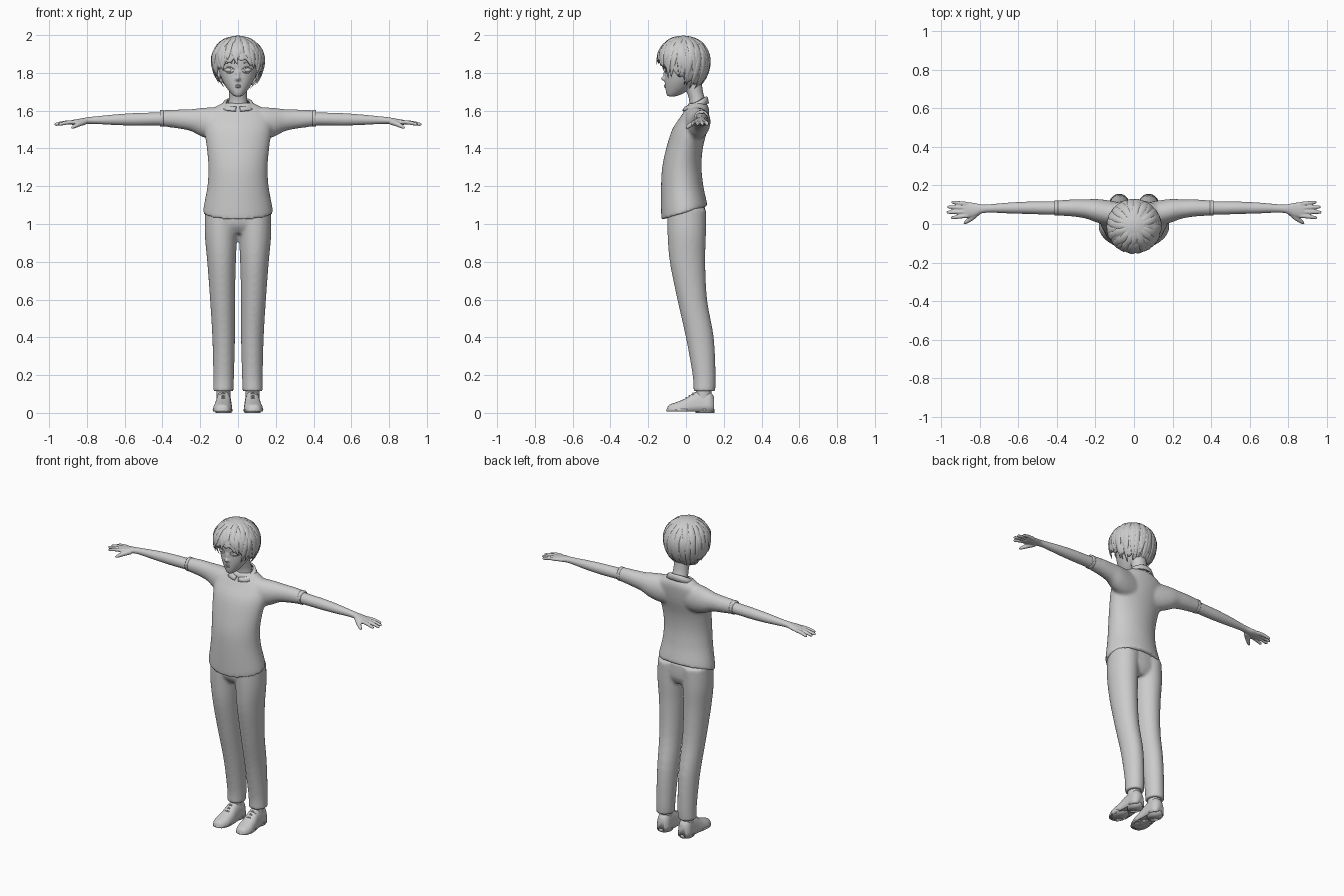
import bpy, bmesh, math, random
from math import sin, cos, pi
from mathutils import Vector as V

random.seed(4)
if "Cube" in bpy.data.objects:
    bpy.data.objects.remove(bpy.data.objects["Cube"])

grey = bpy.data.materials.new("plain grey")
grey.use_nodes = True
grey.diffuse_color = (0.6, 0.6, 0.6, 1)
grey.node_tree.nodes["Principled BSDF"].inputs["Base Color"].default_value = (0.6, 0.6, 0.6, 1)


def finish(name, bm, voxel=0, smooth=0, thick=0):
    """Turn a bmesh into a smooth shaded object, optionally fused and relaxed."""
    bmesh.ops.recalc_face_normals(bm, faces=bm.faces)
    for f in bm.faces:
        f.smooth = True
    mesh = bpy.data.meshes.new(name)
    bm.to_mesh(mesh)
    bm.free()
    mesh.materials.append(grey)
    ob = bpy.data.objects.new(name, mesh)
    bpy.context.scene.collection.objects.link(ob)
    if voxel:
        m = ob.modifiers.new("fuse", 'REMESH')
        m.mode, m.voxel_size, m.use_smooth_shade = 'VOXEL', voxel, True
    if smooth:
        m = ob.modifiers.new("relax", 'SMOOTH')
        m.factor, m.iterations = 0.5, smooth
    if thick:
        m = ob.modifiers.new("thickness", 'SOLIDIFY')
        m.thickness, m.offset = thick, 0
    return ob


def loft(bm, rings, sides=28, steps=4, power=1.0):
    """Skin a smooth closed body through (centre, u, v) rings."""
    def spline(a, b, c, d, t):
        return b + (c - a) * (t / 2) + (a * 2 - b * 5 + c * 4 - d) * (t * t / 2) + (b * 3 - a - c * 3 + d) * (t ** 3 / 2)
    fine, last = [], len(rings) - 1
    for i in range(last):
        four = [rings[min(max(i + k, 0), last)] for k in (-1, 0, 1, 2)]
        for s in range(steps):
            fine.append([spline(*[r[j] for r in four], s / steps) for j in range(3)])
    fine.append(rings[-1])

    def unit(x):
        return math.copysign(abs(x) ** power, x)
    loops = []
    for c, u, v in fine:
        loops.append([bm.verts.new(c + u * unit(cos(2 * pi * k / sides)) + v * unit(sin(2 * pi * k / sides)))
                      for k in range(sides)])
    for a, b in zip(loops, loops[1:]):
        for k in range(sides):
            n = (k + 1) % sides
            bm.faces.new((a[k], a[n], b[n], b[k]))
    bm.faces.new(loops[0])
    bm.faces.new(loops[-1])


def upright(bm, rows, x=0, **kw):
    """Rows are z, x centre, y centre, x radius, y radius."""
    loft(bm, [(V((x + cx, cy, z)), V((rx, 0, 0)), V((0, ry, 0))) for z, cx, cy, rx, ry in rows], **kw)


def sideways(bm, side, rows, **kw):
    """Rows are x, y centre, z centre, y radius, z radius."""
    loft(bm, [(V((side * x, y, z)), V((0, ry, 0)), V((0, 0, rz))) for x, y, z, ry, rz in rows], **kw)


def tube(bm, points, radii, sides=10):
    pts = [V(p) for p in points]
    rings = []
    for i, p in enumerate(pts):
        d = (pts[min(i + 1, len(pts) - 1)] - pts[max(i - 1, 0)]).normalized()
        u = d.cross(V((0.1, 0.2, 1))).normalized()
        rings.append((p, u * radii[i], d.cross(u) * radii[i]))
    loft(bm, rings, sides)


def ball(bm, centre, size):
    made = bmesh.ops.create_uvsphere(bm, u_segments=24, v_segments=14, radius=1)["verts"]
    bmesh.ops.scale(bm, vec=size, verts=made)
    bmesh.ops.translate(bm, vec=centre, verts=made)


# Shirt: torso and short sleeves fused, hem rising to the back
bm = bmesh.new()
upright(bm, [(1.055, 0, -.008, .186, .122), (1.1, 0, -.012, .18, .12), (1.2, 0, -.02, .162, .112),
             (1.3, 0, -.022, .157, .104), (1.4, 0, -.008, .165, .097), (1.5, 0, .02, .178, .093),
             (1.57, 0, .047, .175, .075), (1.61, 0, .06, .135, .062), (1.64, 0, .06, .085, .048)], sides=40)
for v in bm.verts:
    if v.co.z < 1.2:
        v.co.z += (v.co.y + .02) * .3 * (1.2 - v.co.z) / .145
for s in (1, -1):
    sideways(bm, s, [(.06, .05, 1.53, .06, .09), (.14, .058, 1.532, .066, .086), (.2, .07, 1.54, .06, .074),
                     (.25, .078, 1.55, .05, .058), (.32, .083, 1.556, .044, .05), (.41, .083, 1.56, .039, .042)])
finish("shirt", bm, .009, 6)

# Sleeve hems and shirt collar
for s, side in ((1, "left"), (-1, "right")):
    bm = bmesh.new()
    sideways(bm, s, [(.395, .083, 1.56, .04, .043), (.413, .083, 1.56, .04, .043)])
    finish(side + "_sleeve_hem", bm)
bm = bmesh.new()
rows = []
for k in range(41):
    a = .1 + (2 * pi - .2) * k / 40
    front = max(0, cos(a)) ** 2
    inner = V((.06 * sin(a), .056 - .05 * cos(a), 1.643 - .03 * cos(a)))
    outer = V(((.088 + .035 * front) * sin(a), .056 - (.062 + .012 * front) * cos(a), 1.618 - .02 * cos(a)))
    fold = (inner + outer) / 2 + V((0, 0, .012))
    rows.append([bm.verts.new(p) for p in (inner, fold, outer)])
for a, b in zip(rows, rows[1:]):
    for j in (0, 1):
        bm.faces.new((a[j], a[j + 1], b[j + 1], b[j]))
finish("collar", bm, thick=.008)

# Trousers: two legs and hips fused
bm = bmesh.new()
upright(bm, [(.95, 0, .008, .12, .07), (1.0, 0, .003, .172, .098), (1.09, 0, .0, .172, .102)])
for s in (1, -1):
    upright(bm, [(z, s * cx, cy, rx, ry) for z, cx, cy, rx, ry in (
        (.115, .078, .097, .054, .058), (.2, .076, .096, .055, .061), (.4, .076, .073, .06, .074),
        (.6, .082, .033, .066, .079), (.8, .087, .008, .076, .094), (.95, .09, .004, .086, .102),
        (1.08, .085, .004, .088, .103))])
finish("trousers", bm, .009, 5)

# Shoes with soles, ankles and laces
for s, side in ((1, "left"), (-1, "right")):
    bm = bmesh.new()
    loft(bm, [(V((s * x, y, .005)), V((w, 0, 0)), V((0, 0, h))) for y, x, w, h in (
        (-.1, .083, .014, .02), (-.088, .083, .035, .038), (-.05, .082, .05, .052), (0, .079, .049, .073),
        (.04, .077, .044, .1), (.08, .076, .042, .115), (.125, .076, .042, .11), (.148, .076, .028, .08))], power=.75)
    for v in bm.verts:
        v.co.z = max(v.co.z, .008)
    upright(bm, [(.008, .082 * s, -.03, .05, .072), (.02, .082 * s, -.03, .052, .074)], steps=1)
    upright(bm, [(0, .076 * s, .1, .042, .05), (.02, .076 * s, .1, .043, .051)], steps=1)
    upright(bm, [(.06, .077 * s, .09, .036, .04), (.15, .077 * s, .097, .038, .043)])
    finish(side + "_shoe", bm)
    bm = bmesh.new()
    for y, z in ((.0, .077), (.018, .088), (.036, .101)):
        tube(bm, [(s * .078 - .024, y + .004, z - .008), (s * .078, y, z + .003), (s * .078 + .024, y + .004, z - .008)],
             [.004] * 3, 6)
    finish(side + "_laces", bm)

# Arms with palm, fingers and thumb
for s, side in ((1, "left"), (-1, "right")):
    bm = bmesh.new()
    sideways(bm, s, [(.36, .083, 1.558, .034, .036), (.45, .083, 1.556, .034, .034), (.55, .084, 1.554, .032, .033),
                     (.65, .083, 1.552, .028, .028), (.74, .081, 1.55, .022, .021), (.79, .078, 1.548, .023, .018),
                     (.83, .074, 1.543, .036, .016), (.875, .073, 1.538, .041, .013), (.89, .074, 1.536, .036, .009)])
    for y0, y1, tip in ((.043, .033, .95), (.063, .061, .972), (.084, .088, .968), (.104, .113, .948)):
        tube(bm, [(s * .86, y0, 1.54), (s * (.86 + tip) / 2, (y0 + y1) / 2, 1.537), (s * (tip - .008), y1, 1.528),
                  (s * tip, y1, 1.526)], [.011, .0105, .0085, .004])
    tube(bm, [(s * .81, .06, 1.54), (s * .84, .033, 1.53), (s * .868, .012, 1.516), (s * .882, .002, 1.508)],
         [.015, .014, .0105, .005])
    finish(side + "_arm", bm, .004, 3)

# Head, neck, nose and ears fused
bm = bmesh.new()
upright(bm, [(1.676, 0, -.075, .02, .022), (1.69, 0, -.06, .036, .044), (1.72, 0, -.043, .06, .066),
             (1.76, 0, -.026, .083, .086), (1.81, 0, -.014, .1, .098), (1.87, 0, -.008, .108, .108),
             (1.93, 0, -.01, .092, .098), (1.97, 0, -.01, .045, .05)], sides=36)
upright(bm, [(1.58, 0, .06, .06, .045), (1.65, 0, .06, .05, .043), (1.7, 0, .047, .047, .043), (1.78, 0, .03, .05, .05)])
tube(bm, [(0, -.1, 1.83), (0, -.111, 1.795), (0, -.121, 1.772), (0, -.108, 1.758)], [.008, .01, .012, .008])
for s in (1, -1):
    ball(bm, (s * .104, .012, 1.79), (.012, .02, .032))
    ball(bm, (s * .01, -.109, 1.766), (.008, .009, .007))
finish("head", bm, .0055, 4)

# Eyes, eyelids, eyebrows and lips


def face_y(x, z):
    return -.012 - .1 * math.sqrt(1 - (x / .103) ** 2) - (z - 1.815) * .05


def face_line(name, points, radius):
    line = bmesh.new()
    n = len(points) - 1
    tube(line, [(x, face_y(x, z) - .001, z) for x, z in points],
         [radius * (.35 + .65 * sin(pi * i / n)) for i in range(n + 1)], 8)
    finish(name, line)


for s, side in ((1, "left"), (-1, "right")):
    bm = bmesh.new()
    ball(bm, (s * .046, -.089, 1.815), (.024, .018, .015))
    finish(side + "_eye", bm)
    for label, bow, z in (("upper_lid", .015, 1.816), ("lower_lid", -.013, 1.813), ("eyebrow", .008, 1.847)):
        face_line(side + "_" + label, [(s * (.02 + .0095 * i), z + bow * sin(pi * (i + .3) / 6)) for i in range(7)], .0035)
for label, z in (("upper_lip", 1.733), ("lower_lip", 1.726)):
    bm = bmesh.new()
    tube(bm, [(-.022, -.098, 1.731), (-.01, -.108, z), (0, -.111, z), (.01, -.108, z), (.022, -.098, 1.731)],
         [.0015, .004, .005, .004, .0015])
    finish(label, bm)


# Hair: a lumpy cap, angle 0 at the forehead, with a ragged edge
def scalp(a, th, s=1.0):
    return V((.136 * s * sin(th) * sin(a), -.013 - .136 * s * sin(th) * cos(a),
              1.865 + (.128 if th < pi / 2 else .165) * s * cos(th)))


def edge(a):
    back = (1 - cos(a)) / 2
    return 1.5 + 1.02 * back ** .65


bm = bmesh.new()
rows = []
for i in range(96):
    a = 2 * pi * i / 96
    rows.append([bm.verts.new(scalp(a, (.02 + .98 * j / 20) * (edge(a) + .06 * sin(15 * a)),
                                    .985 + .012 * sin(19 * a + 3 * sin(j / 5)) * j / 20)) for j in range(21)])
for i in range(96):
    a, b = rows[i], rows[(i + 1) % 96]
    for j in range(20):
        bm.faces.new((a[j], b[j], b[j + 1], a[j + 1]))
bm.faces.new([r[0] for r in rows])
finish("hair_cap", bm, thick=.012)

# Hair: tapered locks swept from the crown, with tips flicking out
bm = bmesh.new()
for layer, (count, start, reach) in enumerate(((15, .12, .72), (21, .5, .95), (27, .75, 1.07))):
    for k in range(count):
        a0 = 2 * pi * (k + random.random() * .6) / count
        swirl, flick = random.uniform(-.28, .28), random.uniform(.0, .07)
        end = edge(a0) * reach + random.uniform(-.06, .09)
        rings = []
        for i in range(6):
            t = i / 5
            a, th = a0 + swirl * t * t, start + (end - start) * t
            p = scalp(a, th, .985 + .012 * sin(pi * t) + flick * t ** 4)
            across = V((cos(a), sin(a), 0))
            out = (p - V((0, -.013, 1.865))).normalized()
            w = .025 * (1 - t ** 2.5) * (.45 + .55 * min(1, 2 * t)) + .001
            rings.append((p, across * w, out * w * .4))
        loft(bm, rings, sides=8, steps=2)
finish("hair_locks", bm)
